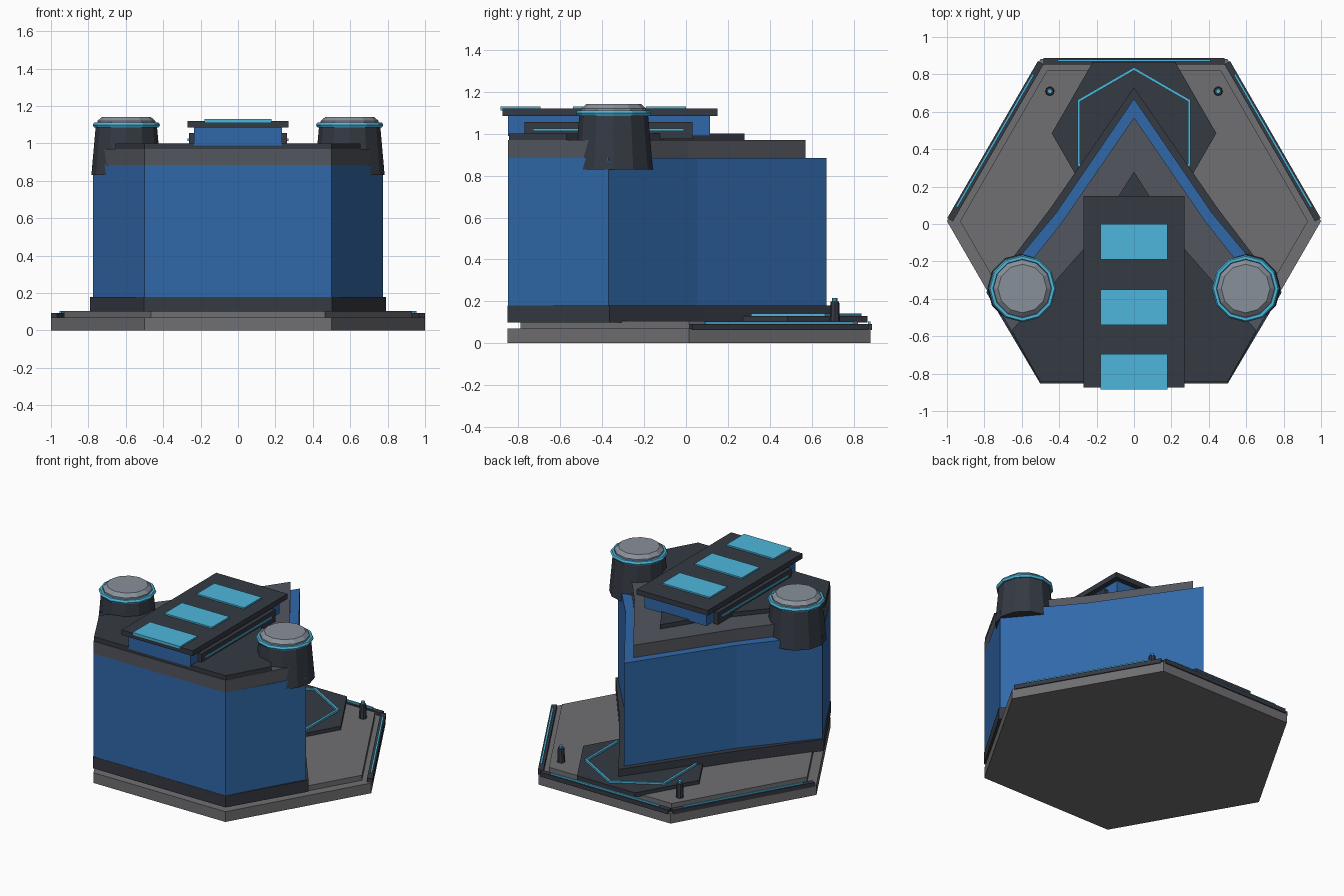
import bpy, bmesh
from math import pi, cos, sin, radians
from mathutils import Vector, Matrix

if "Cube" in bpy.data.objects:
    bpy.data.objects.remove(bpy.data.objects["Cube"])

def mat(name, rgb):
    m = bpy.data.materials.new(name)
    m.diffuse_color = (*rgb, 1)
    m.use_nodes = True
    m.node_tree.nodes["Principled BSDF"].inputs["Base Color"].default_value = m.diffuse_color
    return m

BLUE = mat("blue", (0.03, 0.14, 0.40))
CYAN = mat("cyan", (0.075, 0.47, 0.72))
DARK = mat("dark", (0.035, 0.041, 0.055))
STONE = mat("stone", (0.16, 0.16, 0.17))
SLATE = mat("slate", (0.085, 0.092, 0.11))
CAP = mat("cap_grey", (0.25, 0.28, 0.32))
CY = 0.015  # y centre of the hexagonal base

def finish(name, bm, m):
    bmesh.ops.recalc_face_normals(bm, faces=bm.faces)
    me = bpy.data.meshes.new(name)
    bm.to_mesh(me)
    bm.free()
    me.materials.append(m)
    ob = bpy.data.objects.new(name, me)
    bpy.context.collection.objects.link(ob)
    return ob

def prism(name, pts, z0, z1, m):
    bm = bmesh.new()
    face = bm.faces.new([bm.verts.new((x, y, z0)) for x, y in pts])
    ext = bmesh.ops.extrude_face_region(bm, geom=[face], use_keep_orig=True)
    vs = [g for g in ext["geom"] if isinstance(g, bmesh.types.BMVert)]
    bmesh.ops.translate(bm, verts=vs, vec=(0, 0, z1 - z0))
    return finish(name, bm, m)

def mirrored(half):
    # right half outline, front to back, ending at the apex on x = 0
    return half + [(-x, y) for x, y in reversed(half[:-1])]

def ngon(r, n, cx=0, cy=0, start=0):
    return [(cx + r * cos(start + 2 * pi * i / n), cy + r * sin(start + 2 * pi * i / n)) for i in range(n)]

def box(name, lo, hi, m, rot=0, loc=(0, 0, 0)):
    bm = bmesh.new()
    bmesh.ops.create_cube(bm, size=1)
    lo, hi = Vector(lo), Vector(hi)
    for v in bm.verts:
        v.co = (lo + hi) / 2 + Vector([a * b for a, b in zip(v.co, hi - lo)])
    bm.transform(Matrix.Translation(loc) @ Matrix.Rotation(rot, 4, 'Z'))
    return finish(name, bm, m)

def lathe(name, prof, n, x, y, m, closed=False):
    # stacked rings of (radius, z), capped or closed into a loop
    bm = bmesh.new()
    rings = [[bm.verts.new((px, py, z)) for px, py in ngon(r, n, x, y)] for r, z in prof]
    pairs = list(zip(rings, rings[1:])) + ([(rings[-1], rings[0])] if closed else [])
    for a, b in pairs:
        for i in range(n):
            j = (i + 1) % n
            bm.faces.new((a[i], a[j], b[j], b[i]))
    if not closed:
        bm.faces.new(rings[0])
        bm.faces.new(rings[-1])
    return finish(name, bm, m)

# hexagonal base
prism("base_slab", ngon(1, 6, 0, CY), 0, 0.07, STONE)
prism("base_step", ngon(0.93, 6, 0, CY), 0.07, 0.105, STONE)

# main wedge-shaped building
prism("skirt", mirrored([(0.502, -0.852), (0.79, -0.365), (0.45, 0.08), (0, 0.73)]), 0.10, 0.18, DARK)
prism("body", mirrored([(0.5, -0.85), (0.775, -0.37), (0.42, 0.055), (0, 0.67)]), 0.17, 0.885, BLUE)
prism("roof_tier", mirrored([(0.5, -0.85), (0.735, -0.43), (0.385, 0.01), (0, 0.57)]), 0.885, 0.97, SLATE)
prism("roof_plate", mirrored([(0.5, -0.845), (0.655, -0.57), (0.24, -0.10), (0, 0.28)]), 0.97, 1.0, DARK)

# raised beam on the roof
box("beam", (-0.235, -0.85, 0.99), (0.235, 0.115, 1.09), BLUE)
box("beam_cover", (-0.27, -0.875, 1.085), (0.27, 0.15, 1.12), DARK)
for i, y in enumerate((-0.885, -0.54, -0.19)):
    box(f"roof_light_{i}", (-0.18, y, 1.11), (0.18, y + 0.19, 1.13), CYAN)
for s, side in ((1, "right"), (-1, "left")):
    x = sorted((s * 0.23, s * 0.262))
    box(f"beam_side_panel_{side}", (x[0], -0.77, 0.975), (x[1], 0.03, 1.055), DARK)
    x = sorted((s * 0.25, s * 0.27))
    box(f"beam_side_light_{side}", (x[0], -0.73, 1.013), (x[1], -0.01, 1.025), CYAN)

    # corner turrets
    tx, ty = s * 0.597, -0.345
    lathe(f"turret_{side}", [(0.187, 0.83), (0.163, 1.1)], 12, tx, ty, DARK)
    lathe(f"turret_ring_{side}",
          [(0.165 + 0.015 * cos(a), 1.098 + 0.015 * sin(a)) for a in [k * pi / 3 for k in range(6)]],
          12, tx, ty, CYAN, closed=True)
    lathe(f"turret_cap_{side}", [(0.155, 1.09), (0.155, 1.12), (0.13, 1.142)], 12, tx, ty, CAP)

    # bollards at the back of the base
    lathe(f"bollard_{side}", [(0.025, 0.10), (0.021, 0.20)], 8, s * 0.45, 0.71, DARK)
    lathe(f"bollard_light_{side}", [(0.013, 0.195), (0.013, 0.217)], 8, s * 0.45, 0.71, CYAN)

# landing pad with lit hexagon line
prism("pad", ngon(0.44, 6, 0, 0.485), 0.10, 0.13, DARK)
lathe_ring = [(0.333, 0.128), (0.350, 0.128), (0.350, 0.143), (0.333, 0.143)]
ring = lathe("pad_light", lathe_ring, 6, 0, 0, CYAN, closed=True)
ring.data.transform(Matrix.Translation((0, 0.488, 0)) @ Matrix.Rotation(pi / 6, 4, 'Z'))

# rails along the three back edges
for name, a in (("right", 30), ("back", 90), ("left", 150)):
    a = radians(a)
    loc = (0, CY, 0)
    box(f"rail_{name}", (0.838, -0.485, 0.062), (0.873, 0.485, 0.092), DARK, a, loc)
    box(f"rail_light_{name}", (0.853, -0.41, 0.088), (0.865, 0.41, 0.103), CYAN, a, loc)
